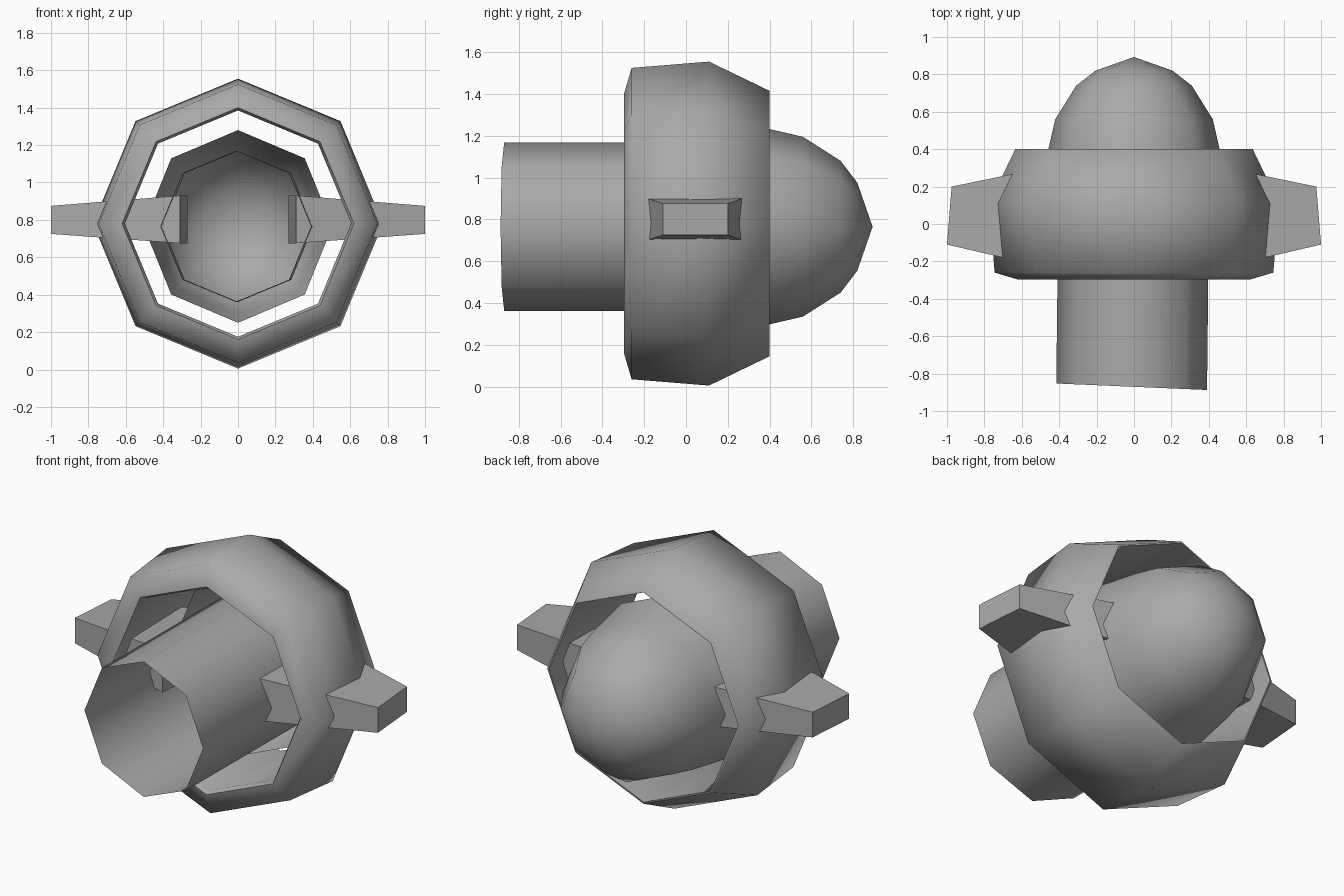
import bpy
import bmesh
import math

cube = bpy.data.objects.get("Cube")
if cube:
    bpy.data.objects.remove(cube, do_unlink=True)

SIDES = 8

grey = bpy.data.materials.new("plain_grey")
grey.use_nodes = True
colour = (0.4, 0.4, 0.4, 1)
grey.diffuse_color = colour
grey.node_tree.nodes["Principled BSDF"].inputs["Base Color"].default_value = colour


def finish(name, bm, angle, recalc=True):
    """Turn a bmesh into a shaded, coloured object."""
    if recalc:
        bmesh.ops.recalc_face_normals(bm, faces=bm.faces)
    mesh = bpy.data.meshes.new(name)
    bm.to_mesh(mesh)
    bm.free()
    mesh.materials.append(grey)
    obj = bpy.data.objects.new(name, mesh)
    bpy.context.collection.objects.link(obj)
    bpy.ops.object.select_all(action="DESELECT")
    obj.select_set(True)
    bpy.context.view_layer.objects.active = obj
    bpy.ops.object.shade_smooth_by_angle(angle=math.radians(angle))
    return obj


def lathe(profile, height, closed=False, squash=1.0):
    """Spin (y, radius) points round the y axis as an eight-sided shell."""
    bm = bmesh.new()
    rings = []
    for y, r in profile:
        ring = []
        for i in range(SIDES):
            a = math.tau * i / SIDES
            ring.append(bm.verts.new((squash * r * math.sin(a), y, height + r * math.cos(a))))
        rings.append(ring)
    pairs = list(zip(rings, rings[1:]))
    if closed:
        pairs.append((rings[-1], rings[0]))
    for a, b in pairs:
        for i in range(SIDES):
            j = (i + 1) % SIDES
            bm.faces.new((a[i], a[j], b[j], b[i]))
    bmesh.ops.remove_doubles(bm, verts=bm.verts, dist=0.0005)
    return bm


# Outer duct ring with a rounded front lip
duct = lathe([(0.4, 0.635), (0.11, 0.775), (-0.26, 0.745), (-0.297, 0.62),
              (-0.27, 0.605), (0.4, 0.625)], 0.78, closed=True)
finish("duct_ring", duct, 80)

# Open front tube, its mouth cut slightly askew
tube = lathe([(-0.87, 0.403), (0.25, 0.403)], 0.765)
for v in tube.verts:
    if v.co.y < 0:
        v.co.y -= 0.043 * v.co.x
        v.co.x -= 0.0125
finish("front_tube", tube, 50)

# Hollow rear dome, open towards the front
dome = lathe([(0.1, 0.515), (0.4, 0.467), (0.56, 0.43), (0.74, 0.315),
              (0.82, 0.21), (0.893, 0)], 0.765, squash=0.98)
finish("rear_dome", dome, 50)


# Tapered struts running from inside the tube out through the ring
def strut(name, side):
    bm = bmesh.new()
    # x at front, x at back, y front, y back, bottom, top
    sections = [(0.31, 0.27, -0.27, 0.345, 0.675, 0.93),
                (1.0, 0.975, -0.11, 0.2, 0.725, 0.875)]
    loops = []
    for xf, xb, yf, yb, low, high in sections:
        corners = [(xf, yf, low), (xb, yb, low), (xb, yb, high), (xf, yf, high)]
        loops.append([bm.verts.new((side * x, y, z)) for x, y, z in corners])
    inner, outer = loops
    bm.faces.new(inner)
    bm.faces.new(outer)
    for i in range(4):
        j = (i + 1) % 4
        bm.faces.new((inner[i], inner[j], outer[j], outer[i]))
    finish(name, bm, 30)


strut("left_strut", 1)
strut("right_strut", -1)
